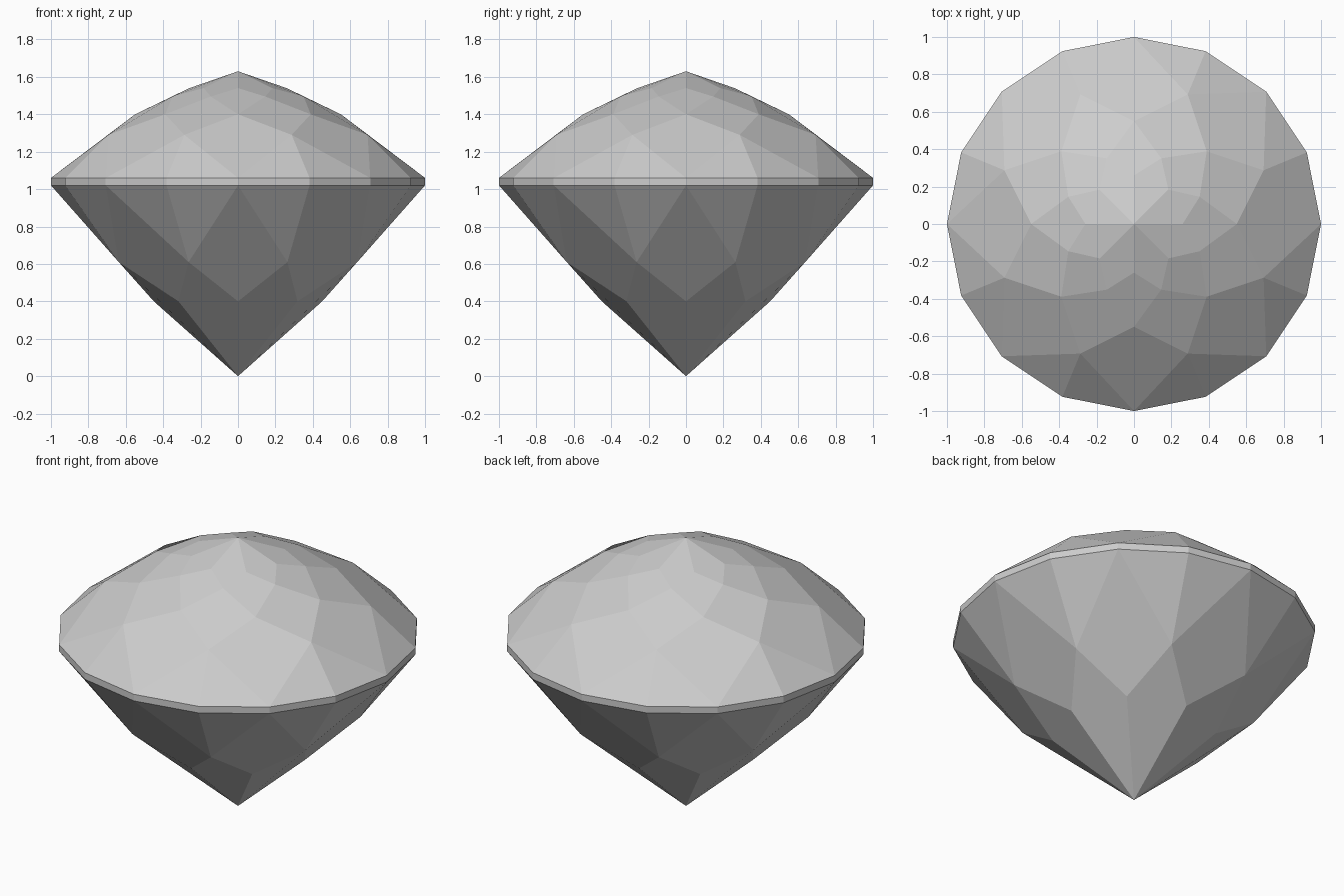
import bpy
import bmesh
from math import cos, sin, pi

SIDES = 16

cube = bpy.data.objects.get("Cube")
if cube:
    bpy.data.objects.remove(cube, do_unlink=True)

grey = bpy.data.materials.new("pale_grey")
grey.use_nodes = True
COLOUR = (0.604, 0.604, 0.604, 1.0)
grey.diffuse_color = COLOUR
grey.node_tree.nodes["Principled BSDF"].inputs["Base Color"].default_value = COLOUR


def ring(bm, radius, z, start=0, step=2):
    """Points on a circle, keyed by their sixteenth of a turn."""
    return {k: bm.verts.new((radius * cos(k * 2 * pi / SIDES),
                             radius * sin(k * 2 * pi / SIDES), z))
            for k in range(start, SIDES, step)}


def facets(bm, girdle, rings, tip):
    """Break triangles at the girdle, then staggered rows of kites to the tip."""
    tip_vert = bm.verts.new((0, 0, tip))
    rows = [ring(bm, r, z, start=(i + 1) % 2) for i, (r, z) in enumerate(rings)]
    for k, v in rows[0].items():
        for a in (k - 1, k):
            bm.faces.new((girdle[a % SIDES], girdle[(a + 1) % SIDES], v))
    outer = girdle
    for i, row in enumerate(rows):
        inner = rows[i + 1] if i + 1 < len(rows) else None
        for k in range(i % 2, SIDES, 2):
            end = inner[k] if inner else tip_vert
            bm.faces.new((outer[k], row[(k + 1) % SIDES], end, row[(k - 1) % SIDES]))
        outer = row
    # last row of kites meets at the tip
    if len(rows) > 1:
        return tip_vert


bm = bmesh.new()

# girdle band
lower = ring(bm, 1.0, 1.02, step=1)
upper = ring(bm, 1.0, 1.06, step=1)
for k in range(SIDES):
    n = (k + 1) % SIDES
    bm.faces.new((lower[k], lower[n], upper[n], upper[k]))

# domed crown and pointed pavilion
facets(bm, upper, [(0.75, 1.29), (0.55, 1.40), (0.38, 1.495), (0.26, 1.54)], 1.63)
facets(bm, lower, [(0.69, 0.61), (0.45, 0.40)], 0.0)

bmesh.ops.recalc_face_normals(bm, faces=bm.faces)
mesh = bpy.data.meshes.new("cut_gem")
bm.to_mesh(mesh)
bm.free()
mesh.materials.append(grey)
gem = bpy.data.objects.new("cut_gem", mesh)
bpy.context.collection.objects.link(gem)
